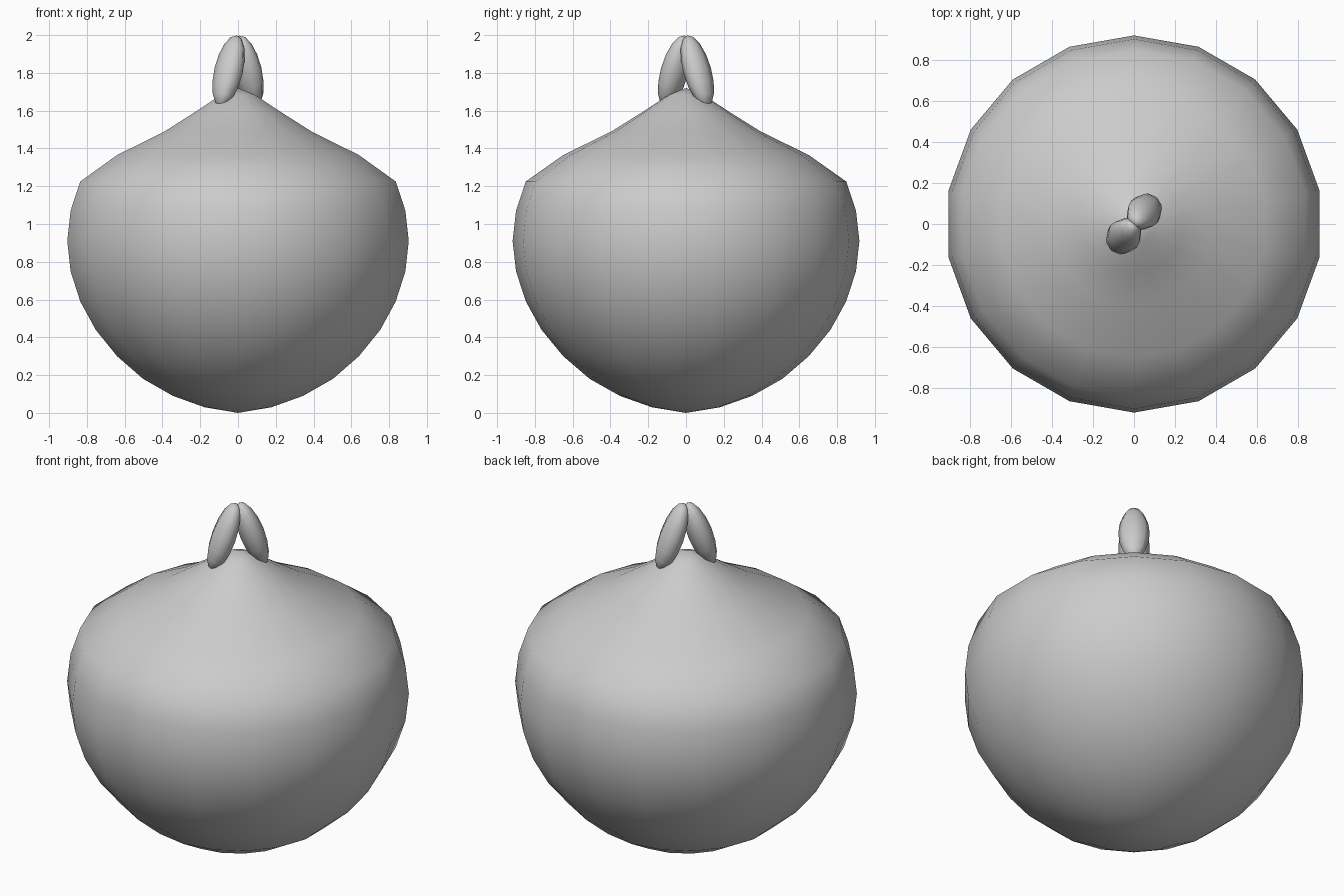
import bpy, bmesh, math
from mathutils import Matrix, Vector

if "Cube" in bpy.data.objects:
    bpy.data.objects.remove(bpy.data.objects["Cube"])


def finish(name, bm):
    bmesh.ops.recalc_face_normals(bm, faces=bm.faces)
    mesh = bpy.data.meshes.new(name)
    bm.to_mesh(mesh)
    bm.free()
    mesh.shade_smooth()
    obj = bpy.data.objects.new(name, mesh)
    bpy.context.collection.objects.link(obj)
    return obj


# Body: 18-sided lathe, round below, flared cone above
profile = [(0, 0), (.18, .03), (.35, .09), (.51, .18), (.65, .30), (.765, .44),
           (.848, .59), (.9, .75), (.918, .91), (.9, 1.07), (.848, 1.225),
           (.65, 1.365), (.395, 1.49), (.235, 1.59), (.09, 1.685), (0, 1.72)]
bm = bmesh.new()
verts = [bm.verts.new((0, r, z)) for r, z in profile]
edges = [bm.edges.new(pair) for pair in zip(verts, verts[1:])]
bmesh.ops.spin(bm, geom=verts + edges, cent=(0, 0, 0), axis=(0, 0, 1),
               angle=math.tau, steps=18, use_merge=False)
bmesh.ops.remove_doubles(bm, verts=bm.verts, dist=0.001)
finish("body", bm)

# Two leaning leaves meeting at the tip
for name, angle in (("back_leaf", 50), ("front_leaf", 230)):
    bm = bmesh.new()
    bmesh.ops.create_uvsphere(bm, u_segments=8, v_segments=8, radius=1)
    place = (Matrix.Rotation(math.radians(angle), 4, 'Z')
             @ Matrix.Translation((.078, 0, 1.81))
             @ Matrix.Rotation(math.radians(-20), 4, 'Y')
             @ Matrix.Diagonal(Vector((.067, .084, .2, 1))))
    bmesh.ops.transform(bm, matrix=place, verts=bm.verts)
    finish(name, bm)
